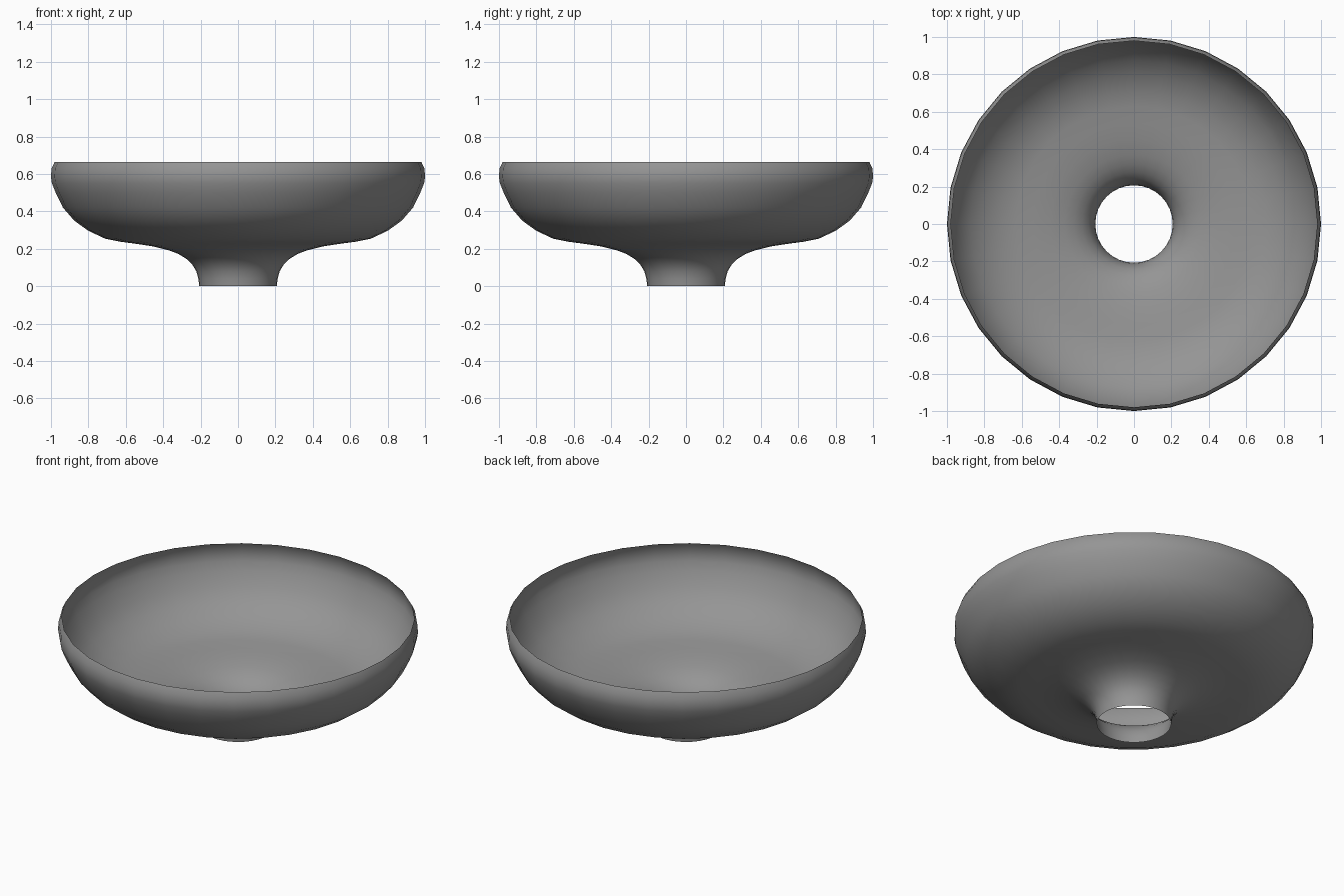
import bpy, bmesh, math

if "Cube" in bpy.data.objects:
    bpy.data.objects.remove(bpy.data.objects["Cube"])

SEGMENTS = 32

# Bowl half-profile (radius, height), from the open foot up to the rim
PROFILE = [
    (0.207, 0.0), (0.212, 0.04), (0.223, 0.08), (0.244, 0.115), (0.277, 0.147),
    (0.32, 0.173), (0.37, 0.192), (0.45, 0.212), (0.54, 0.226), (0.63, 0.238),
    (0.71, 0.254), (0.80, 0.296), (0.875, 0.35), (0.936, 0.42), (0.975, 0.50),
    (0.995, 0.55), (1.0, 0.585), (0.997, 0.63), (0.98, 0.665),
]


def lathe(name, profile, material):
    """Revolve an open profile around z into a thin shell."""
    bm = bmesh.new()
    rings = []
    for r, z in profile:
        angles = [2 * math.pi * i / SEGMENTS for i in range(SEGMENTS)]
        rings.append([bm.verts.new((r * math.cos(a), r * math.sin(a), z)) for a in angles])
    for low, high in zip(rings, rings[1:]):
        for i in range(SEGMENTS):
            j = (i + 1) % SEGMENTS
            face = bm.faces.new((low[i], low[j], high[j], high[i]))
            face.smooth = True
    mesh = bpy.data.meshes.new(name)
    bm.to_mesh(mesh)
    bm.free()
    mesh.materials.append(material)
    obj = bpy.data.objects.new(name, mesh)
    bpy.context.collection.objects.link(obj)
    return obj


# Dark grey finish
dark_grey = bpy.data.materials.new("dark_grey")
dark_grey.diffuse_color = (0.3, 0.3, 0.3, 1.0)
dark_grey.use_nodes = True
dark_grey.node_tree.nodes["Principled BSDF"].inputs["Base Color"].default_value = dark_grey.diffuse_color

# Open-bottomed bowl with a flared neck foot
lathe("bowl_shell", PROFILE, dark_grey)
